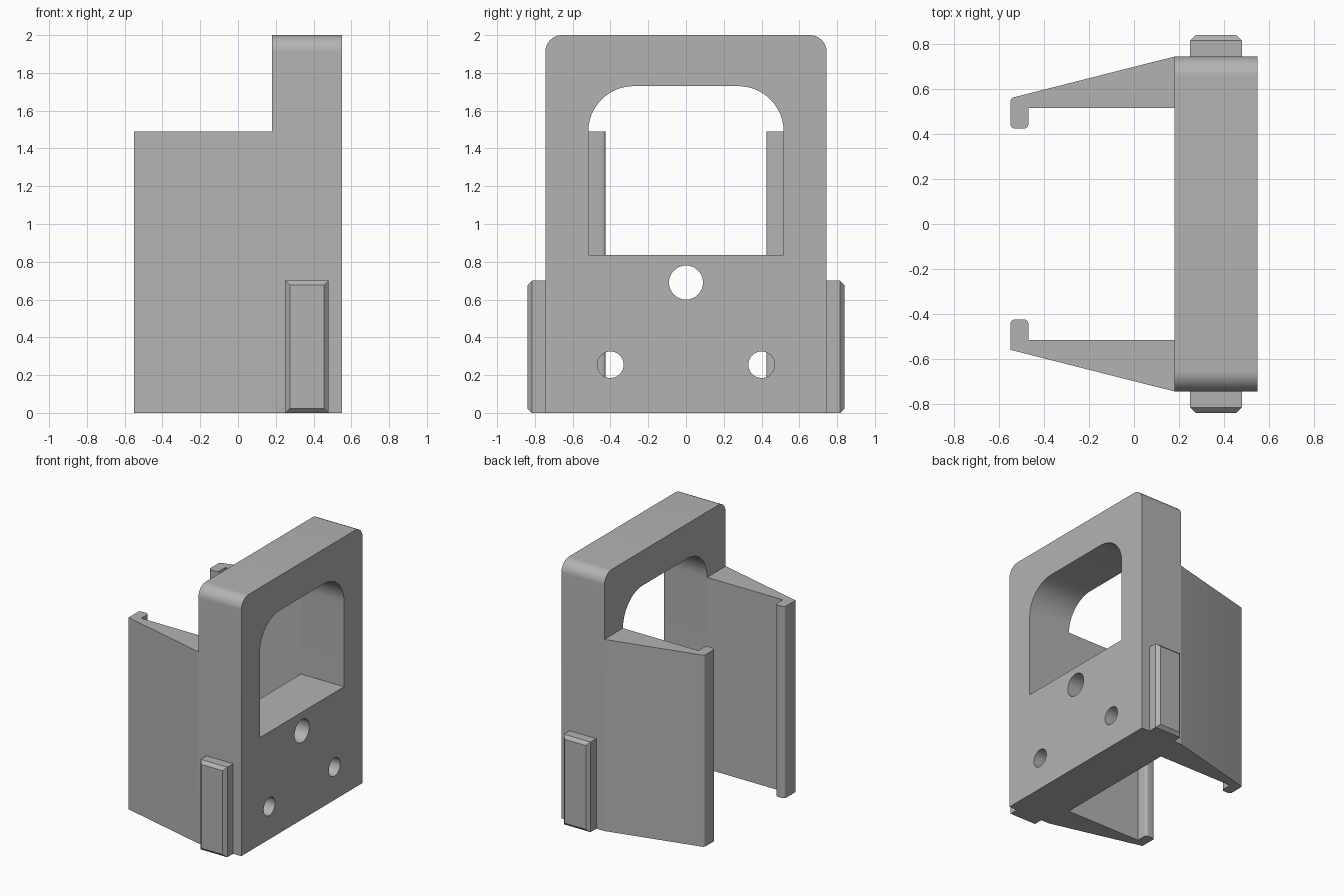
import bpy, bmesh
from math import sin, cos, pi
from mathutils import Vector

cube = bpy.data.objects.get("Cube")
if cube:
    bpy.data.objects.remove(cube, do_unlink=True)

grey = bpy.data.materials.new("plain grey")
grey.use_nodes = True
GREY = (0.45, 0.45, 0.45, 1)
grey.diffuse_color = GREY
grey.node_tree.nodes["Principled BSDF"].inputs["Base Color"].default_value = GREY


def rounded(corners):
    """2D outline from (u, v, radius) corners, each filleted by its radius."""
    out = []
    n = len(corners)
    for i, (u, v, r) in enumerate(corners):
        p = Vector((u, v))
        if not r:
            out.append(p)
            continue
        a = (Vector(corners[i - 1][:2]) - p).normalized()
        b = (Vector(corners[(i + 1) % n][:2]) - p).normalized()
        half = a.angle(b) / 2
        bis = (a + b).normalized()
        centre = p + bis * (r / sin(half))
        side = (b - bis * b.dot(bis)).normalized()
        steps = 12 if r > 0.05 else 5
        for k in range(steps + 1):
            t = (2 * k / steps - 1) * (pi / 2 - half)
            out.append(centre + r * (-bis * cos(t) + side * sin(t)))
    return out


def circle(u, v, r, n=40):
    return [Vector((u + r * cos(2 * pi * k / n), v + r * sin(2 * pi * k / n))) for k in range(n)]


def prism(name, outline, lo, hi, axis):
    """Extrude an outline along x (outline is y, z) or z (outline is x, y)."""
    bm = bmesh.new()
    place = (lambda p: (lo, p.x, p.y)) if axis == "x" else (lambda p: (p.x, p.y, lo))
    face = bm.faces.new([bm.verts.new(place(p)) for p in outline])
    top = bmesh.ops.extrude_face_region(bm, geom=[face])["geom"]
    shift = Vector((hi - lo, 0, 0)) if axis == "x" else Vector((0, 0, hi - lo))
    bmesh.ops.translate(bm, vec=shift, verts=[g for g in top if isinstance(g, bmesh.types.BMVert)])
    bmesh.ops.recalc_face_normals(bm, faces=bm.faces)
    mesh = bpy.data.meshes.new(name)
    bm.to_mesh(mesh)
    bm.free()
    mesh.materials.append(grey)
    obj = bpy.data.objects.new(name, mesh)
    bpy.context.collection.objects.link(obj)
    return obj


def smooth(obj):
    bpy.ops.object.select_all(action="DESELECT")
    obj.select_set(True)
    bpy.context.view_layer.objects.active = obj
    bpy.ops.object.shade_smooth_by_angle(angle=0.5)


# Upright plate with rounded top corners
X0, X1, HALF, INNER = 0.18, 0.55, 0.745, 0.517
plate = prism("back_plate", rounded([(-HALF, 0, 0), (HALF, 0, 0), (HALF, 2, 0.09), (-HALF, 2, 0.09)]),
              X0, X1, "x")

# Window and three screw holes cut through the plate
window = rounded([(-INNER, 0.835, 0), (INNER, 0.835, 0), (INNER, 1.73, 0.24), (-INNER, 1.73, 0.24)])
openings = {"window": window, "upper_hole": circle(0, 0.69, 0.09),
            "left_hole": circle(0.4, 0.255, 0.07), "right_hole": circle(-0.4, 0.255, 0.07)}
bpy.context.view_layer.objects.active = plate
for name, outline in openings.items():
    cutter = prism(name + "_cutter", outline, 0, 0.7, "x")
    cutter.hide_render = True
    mod = plate.modifiers.new(name, "BOOLEAN")
    mod.operation, mod.solver, mod.object = "DIFFERENCE", "EXACT", cutter
    bpy.ops.object.modifier_apply(modifier=mod.name)
    bpy.data.objects.remove(cutter, do_unlink=True)
smooth(plate)

for side, s in (("left", 1), ("right", -1)):
    # Tapered clip arm with a hooked end, rooted slightly inside the plate
    outer_round = 0.02 if s > 0 else 0
    arm = [(X0, HALF, 0), (-0.55, 0.56, outer_round), (-0.55, 0.425, 0.02), (-0.47, 0.425, 0.02),
           (-0.47, INNER, 0), (X0, INNER, 0), (X0 + 0.02, 0.55, 0), (X0 + 0.02, 0.7, 0)]
    smooth(prism(side + "_clip_arm", rounded([(x, y * s, r) for x, y, r in arm]), 0, 1.49, "z"))

    # Side pad with a chamfered outer face
    y0, y1 = sorted((s * 0.73, s * 0.84))
    pad = prism(side + "_side_pad", [Vector(p) for p in ((0.25, y0), (0.48, y0), (0.48, y1), (0.25, y1))],
                0, 0.7, "z")
    bm = bmesh.new()
    bm.from_mesh(pad.data)
    rim = [e for e in bm.edges if all(abs(v.co.y) > 0.8 for v in e.verts)]
    bmesh.ops.bevel(bm, geom=rim, offset=0.024, segments=1, affect="EDGES")
    bm.to_mesh(pad.data)
    bm.free()
